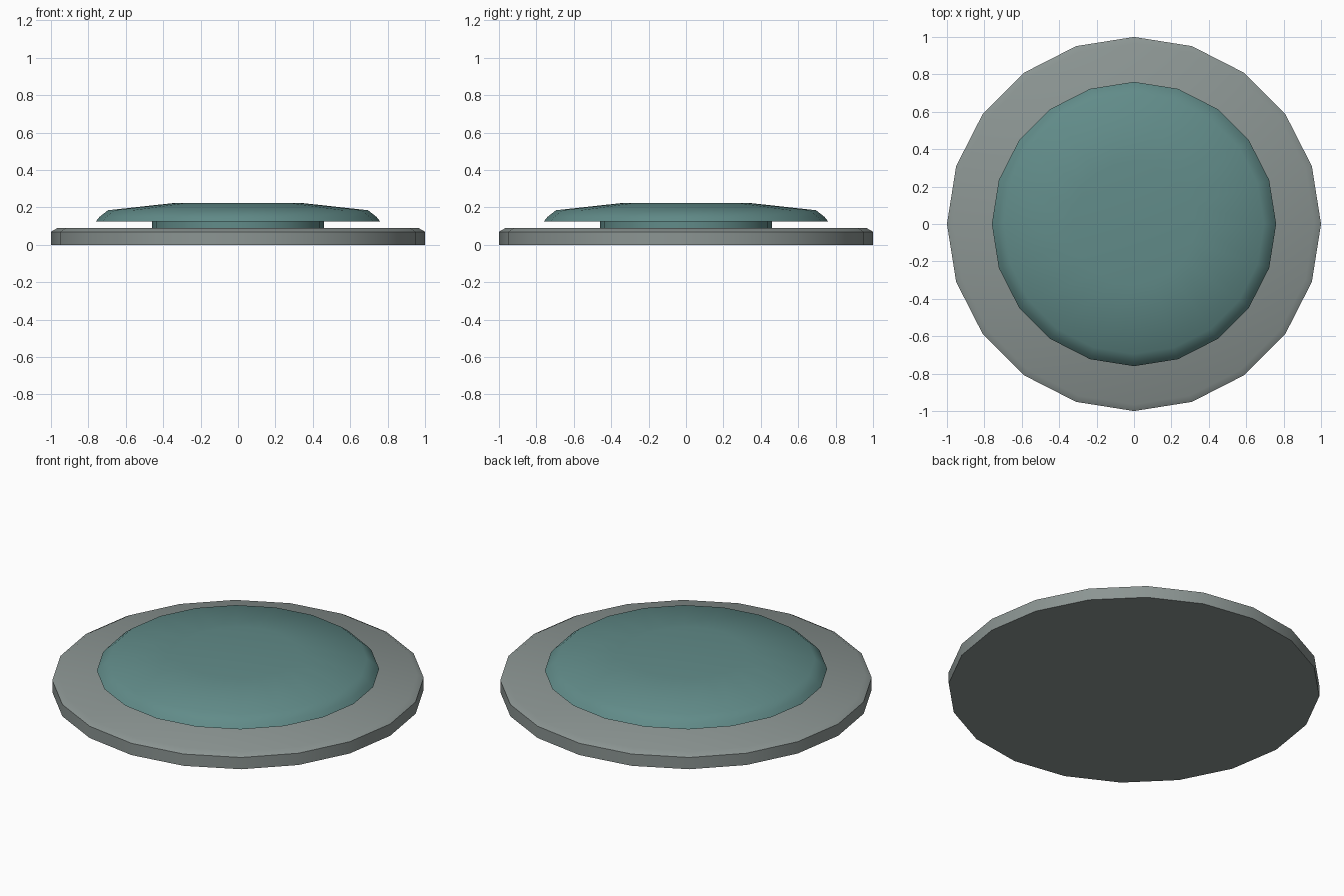
import bpy
import math

cube = bpy.data.objects.get("Cube")
if cube:
    bpy.data.objects.remove(cube, do_unlink=True)

SIDES = 20


def make_material(name, color):
    mat = bpy.data.materials.new(name)
    mat.use_nodes = True
    mat.diffuse_color = color
    mat.node_tree.nodes["Principled BSDF"].inputs["Base Color"].default_value = color
    return mat


def lathe(name, profile, mat):
    """Turn a (radius, height) profile around z and cap both ends."""
    verts, faces = [], []
    for radius, height in profile:
        for i in range(SIDES):
            a = math.tau * i / SIDES
            verts.append((radius * math.cos(a), radius * math.sin(a), height))
    for ring in range(len(profile) - 1):
        low, high = ring * SIDES, (ring + 1) * SIDES
        for i in range(SIDES):
            j = (i + 1) % SIDES
            faces.append((low + i, low + j, high + j, high + i))
    faces.append(tuple(reversed(range(SIDES))))
    faces.append(tuple(range(len(verts) - SIDES, len(verts))))
    mesh = bpy.data.meshes.new(name)
    mesh.from_pydata(verts, [], faces)
    mesh.materials.append(mat)
    obj = bpy.data.objects.new(name, mesh)
    bpy.context.collection.objects.link(obj)
    bpy.ops.object.select_all(action="DESELECT")
    obj.select_set(True)
    bpy.context.view_layer.objects.active = obj
    bpy.ops.object.shade_smooth_by_angle(angle=math.radians(35))
    return obj


grey = make_material("warm_grey", (0.26, 0.30, 0.29, 1))
teal = make_material("muted_teal", (0.12, 0.26, 0.25, 1))

# Wide base disc with a bevelled top rim
lathe("base_plate", [(1, 0), (1, 0.07), (0.965, 0.09)], grey)

# Short stem carrying the button
lathe("button_stem", [(0.46, 0.085), (0.46, 0.13)], teal)

# Shallow domed button with a sloping rim
lathe("button_cap", [(0.76, 0.125), (0.74, 0.15), (0.695, 0.185), (0.33, 0.225)], teal)
